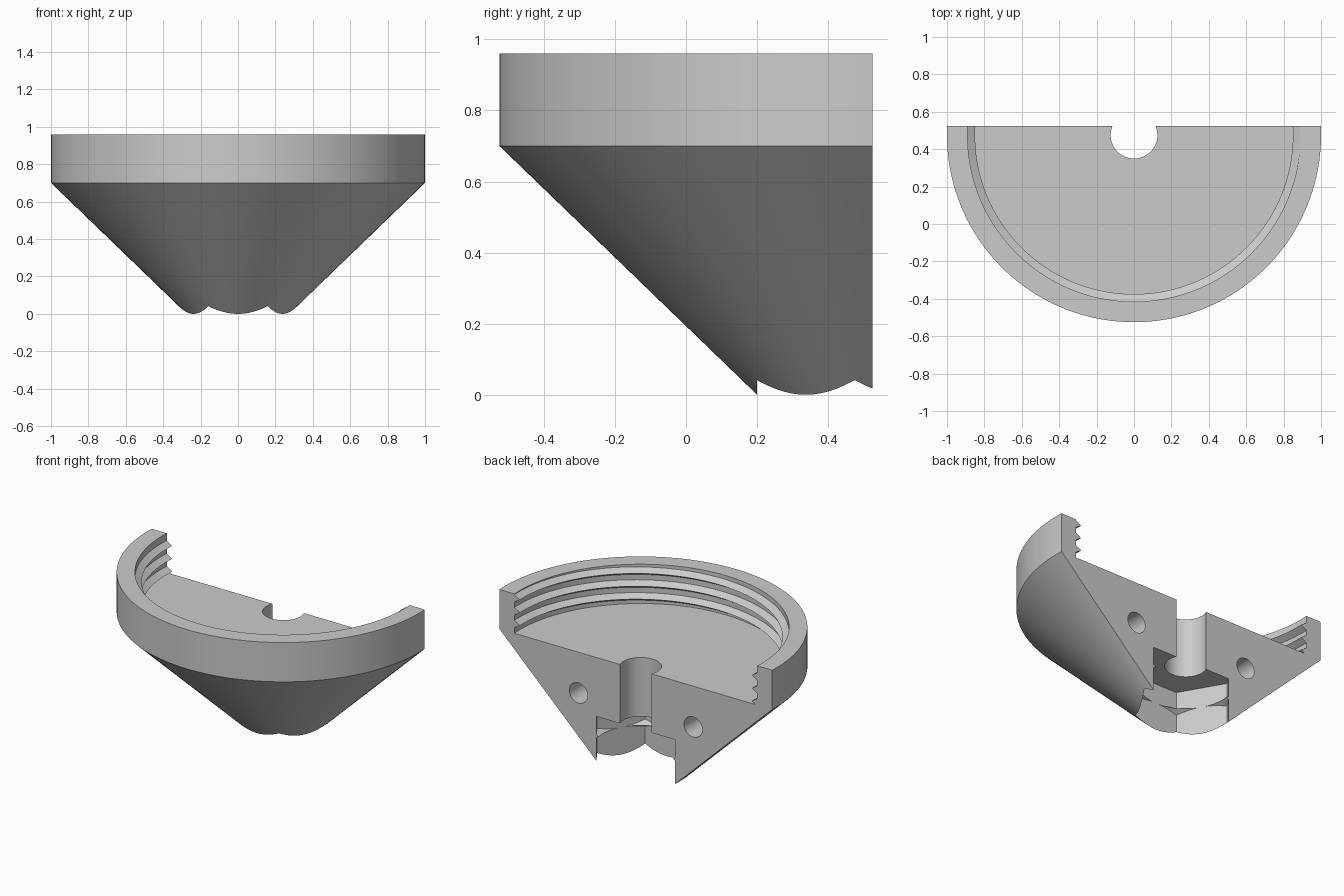
import bpy, bmesh, math
from mathutils import Vector

if "Cube" in bpy.data.objects:
    bpy.data.objects.remove(bpy.data.objects["Cube"], do_unlink=True)

AXIS_Y = 0.475    # axis of revolution
CUT = 0.05        # split plane lies this far behind the axis

grey = bpy.data.materials.new("plain grey")
grey.use_nodes = True
grey.diffuse_color = (0.6, 0.6, 0.6, 1)
grey.node_tree.nodes["Principled BSDF"].inputs["Base Color"].default_value = (0.6, 0.6, 0.6, 1)


def finish(bm, name):
    bmesh.ops.recalc_face_normals(bm, faces=bm.faces)
    mesh = bpy.data.meshes.new(name)
    bm.to_mesh(mesh)
    bm.free()
    mesh.materials.append(grey)
    obj = bpy.data.objects.new(name, mesh)
    bpy.context.collection.objects.link(obj)
    return obj


def sweep(name, profile, pitch=0, steps=72):
    """Sweep a closed (radius, z) profile round the front half, ending on the split plane."""
    bm = bmesh.new()
    rings = []
    for i in range(steps + 1):
        ring = []
        for r, z in profile:
            over = math.asin(CUT / r)
            a = over - (math.pi + 2 * over) * i / steps
            ring.append(bm.verts.new((r * math.cos(a), AXIS_Y + r * math.sin(a),
                                      z + pitch * a / math.tau)))
        rings.append(ring)
    n = len(profile)
    for a, b in zip(rings, rings[1:]):
        for j in range(n):
            k = (j + 1) % n
            bm.faces.new((a[j], a[k], b[k], b[j]))
    bm.faces.new(rings[0])
    bm.faces.new(rings[-1])
    return finish(bm, name)


def prism(name, centre, radius, sides, side_axis, depth):
    """Prism with a corner on the x axis, extruded along depth."""
    bm = bmesh.new()
    verts = []
    for i in range(sides):
        a = math.tau * i / sides
        offset = Vector((math.cos(a), 0, 0)) + Vector(side_axis) * math.sin(a)
        verts.append(bm.verts.new(Vector(centre) + offset * radius))
    face = bm.faces.new(verts)
    out = bmesh.ops.extrude_face_region(bm, geom=[face], use_keep_orig=True)
    moved = [g for g in out["geom"] if isinstance(g, bmesh.types.BMVert)]
    bmesh.ops.translate(bm, verts=moved, vec=depth)
    return finish(bm, name)


def activate(obj):
    bpy.ops.object.select_all(action='DESELECT')
    obj.select_set(True)
    bpy.context.view_layer.objects.active = obj


def cut(obj, cutter):
    cutter.hide_render = True
    mod = obj.modifiers.new("cut", 'BOOLEAN')
    mod.operation = 'DIFFERENCE'
    mod.solver = 'EXACT'
    mod.object = cutter
    activate(obj)
    bpy.ops.object.modifier_apply(modifier=mod.name)
    bpy.data.objects.remove(cutter, do_unlink=True)


# Conical half body with rim wall and centre bore
body = sweep("cone_body", [(0.125, 0), (0.125, 0.7), (0.89, 0.7), (0.89, 0.96),
                           (1, 0.96), (1, 0.7), (0.275, 0)])

# Hexagonal nut pocket from below
HEX_R = 0.275 / math.cos(math.pi / 6)
cut(body, prism("nut_pocket", (0, AXIS_Y, -0.1), HEX_R, 6, (0, 1, 0), (0, 0, 0.41)))

# Pin holes in the split face
for side in (-1, 1):
    cut(body, prism("pin_hole", (side * 0.42, 0.6, 0.43), 0.067, 32, (0, 0, 1), (0, -0.33, 0)))

# Chamfer ridge in the pocket corners
ridge = sweep("pocket_ridge", [(0.276, 0.18), (0.33, 0.211), (0.33, 0.149)])

# Internal screw thread, one half turn per ridge
threads = []
PITCH = 0.085
for k in range(3):
    z = 0.93 - k * PITCH
    threads.append(sweep("thread_ridge", [(0.85, z), (0.895, z + 0.028), (0.895, z - 0.028)], PITCH))

for obj in [body, ridge] + threads:
    activate(obj)
    bpy.ops.object.shade_smooth_by_angle(angle=math.radians(25))
